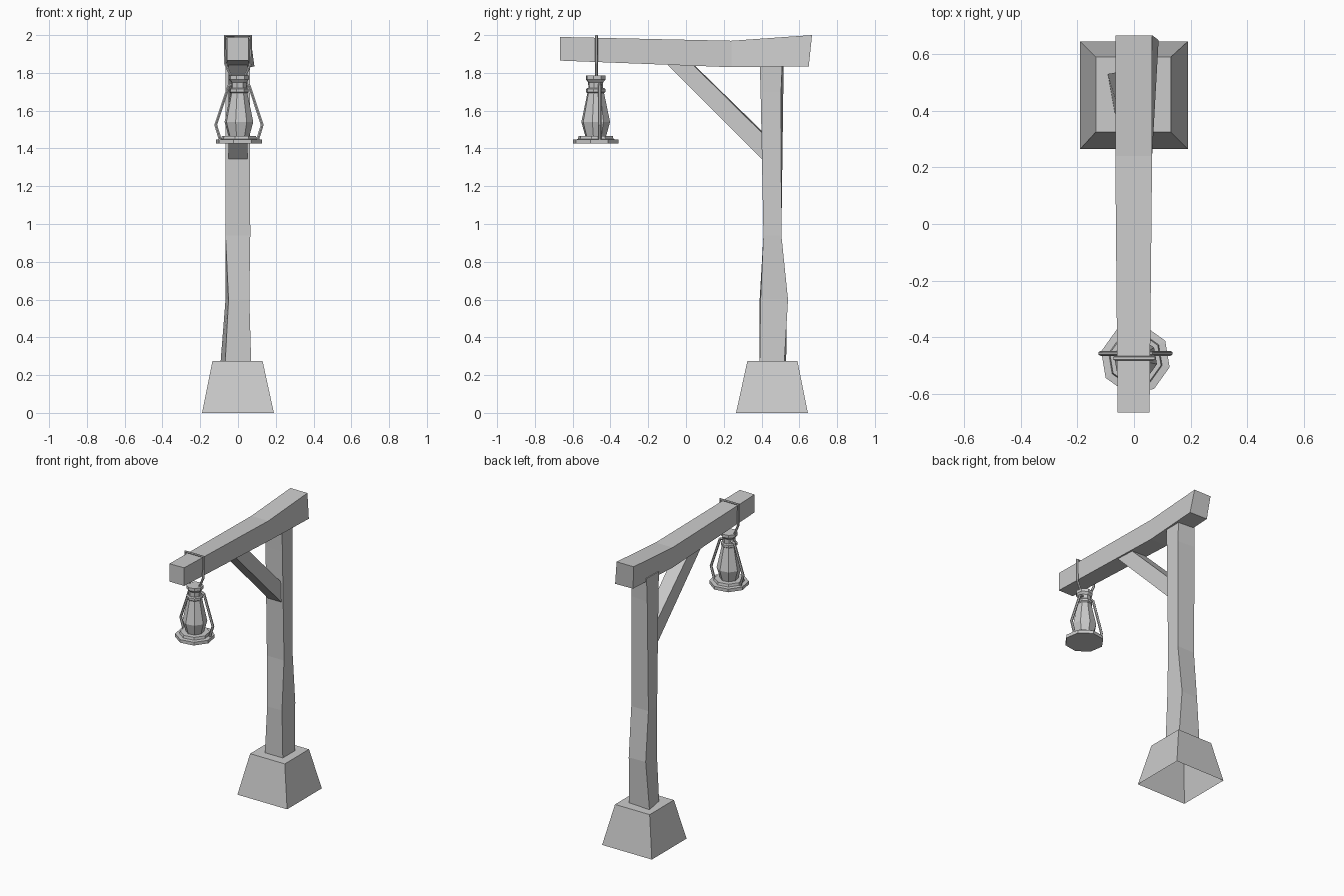
import bpy, bmesh, math
from mathutils import Vector

cube = bpy.data.objects.get("Cube")
if cube:
    bpy.data.objects.remove(cube)

GREY = (0.6, 0.6, 0.6, 1)
grey = bpy.data.materials.new("plain grey")
grey.use_nodes = True
grey.diffuse_color = GREY
grey.node_tree.nodes["Principled BSDF"].inputs["Base Color"].default_value = GREY


def add_object(name, mesh):
    mesh.materials.clear()
    mesh.materials.append(grey)
    obj = bpy.data.objects.new(name, mesh)
    bpy.context.collection.objects.link(obj)
    return obj


def loft(name, rings, cap_start=True, cap_end=True):
    """Skin a list of equal-length point rings with flat faces."""
    bm = bmesh.new()
    loops = [[bm.verts.new(p) for p in ring] for ring in rings]
    n = len(loops[0])
    for a, b in zip(loops, loops[1:]):
        for i in range(n):
            j = (i + 1) % n
            bm.faces.new((a[i], a[j], b[j], b[i]))
    if cap_start:
        bm.faces.new(loops[0][::-1])
    if cap_end:
        bm.faces.new(loops[-1])
    bmesh.ops.recalc_face_normals(bm, faces=bm.faces)
    mesh = bpy.data.meshes.new(name)
    bm.to_mesh(mesh)
    bm.free()
    return add_object(name, mesh)


def rectangle(x0, x1, y0, y1, z):
    return [(x0, y0, z), (x1, y0, z), (x1, y1, z), (x0, y1, z)]


def lathe(name, profile, centre, sides=8, turn=math.radians(-13)):
    """Revolve (radius, height) pairs into a faceted solid."""
    rings = []
    for r, z in profile:
        angles = [turn + math.tau * i / sides for i in range(sides)]
        rings.append([(centre.x + r * math.cos(a), centre.y + r * math.sin(a), z)
                      for a in angles])
    return loft(name, rings)


def wire(name, points, y, radius=0.009, closed=False):
    """Bent wire lying in a plane of constant y."""
    curve = bpy.data.curves.new(name + "_path", "CURVE")
    curve.dimensions = "3D"
    curve.bevel_depth = radius
    curve.bevel_resolution = 1
    curve.use_fill_caps = True
    spline = curve.splines.new("POLY")
    spline.points.add(len(points) - 1)
    for point, (x, z) in zip(spline.points, points):
        point.co = (x, y, z, 1)
    spline.use_cyclic_u = closed
    temp = bpy.data.objects.new(name + "_path", curve)
    bpy.context.collection.objects.link(temp)
    bpy.context.view_layer.update()
    graph = bpy.context.evaluated_depsgraph_get()
    mesh = bpy.data.meshes.new_from_object(temp.evaluated_get(graph))
    mesh.name = name
    bpy.data.objects.remove(temp)
    mesh.shade_flat()
    return add_object(name, mesh)


# Tapered footing, open underneath
loft("stone_footing", [rectangle(-0.19, 0.19, 0.265, 0.645, 0),
                       rectangle(-0.135, 0.13, 0.325, 0.59, 0.275)], cap_start=False)

# Crooked upright
loft("post", [
    [(-0.068, 0.39, 0.26), (0.07, 0.39, 0.26), (0.07, 0.52, 0.26), (-0.093, 0.53, 0.26)],
    [(-0.05, 0.39, 0.6), (0.06, 0.395, 0.6), (0.06, 0.54, 0.6), (-0.066, 0.535, 0.6)],
    rectangle(-0.066, 0.065, 0.41, 0.505, 0.94),
    [(-0.066, 0.395, 1.7), (0.063, 0.395, 1.7), (0.063, 0.503, 1.7), (-0.064, 0.515, 1.7)],
    [(-0.066, 0.39, 1.86), (0.063, 0.39, 1.86), (0.063, 0.51, 1.86), (-0.06, 0.517, 1.86)],
])

# Sagging cross beam with a twisted rear end
loft("beam", [
    [(-0.058, -0.667, 1.865), (0.055, -0.667, 1.865), (0.055, -0.667, 1.99), (-0.058, -0.667, 1.988)],
    [(-0.064, 0.24, 1.83), (0.064, 0.24, 1.83), (0.064, 0.24, 1.97), (-0.066, 0.24, 1.97)],
    [(-0.05, 0.65, 1.838), (0.087, 0.65, 1.835), (0.064, 0.667, 2.0), (-0.066, 0.667, 2.0)],
])

# Diagonal brace, both ends buried in the timbers
loft("brace", [
    [(x, y, z) for x, y, z in ((-0.05, 0.42, 1.325), (0.05, 0.42, 1.325),
                               (0.047, 0.42, 1.465), (-0.045, 0.42, 1.475))],
    [(x, y, z) for x, y, z in ((-0.05, -0.12, 1.865), (0.05, -0.12, 1.865),
                               (0.05, 0.025, 1.855), (-0.05, 0.03, 1.855))],
])

# Lantern: stepped foot, faceted chimney, collar and flared cap
centre = Vector((0.005, -0.478))
lathe("lantern_foot", [(0.124, 1.425), (0.124, 1.447), (0.097, 1.449), (0.093, 1.466)], centre)
lathe("lantern_chimney", [(0.055, 1.46), (0.078, 1.54), (0.046, 1.69), (0.04, 1.72),
                          (0.041, 1.75), (0.054, 1.765), (0.054, 1.785)], centre)
lathe("lantern_collar", [(0.045, 1.692), (0.052, 1.698), (0.052, 1.714), (0.045, 1.72)], centre)

# Side wires of the lantern, mirrored left and right
for side, label in ((1, "left"), (-1, "right")):
    path = [(0.03, 1.74), (0.055, 1.73), (0.123, 1.525), (0.1, 1.45)]
    wire(label + "_side_wire", [(centre.x + side * x, z) for x, z in path], -0.457)

# Hanging loop around the beam
half = [(0.069, 1.996), (0.067, 1.85), (0.035, 1.775)]
wire("hanging_loop", half + [(-x, z) for x, z in reversed(half)], -0.474, 0.008, closed=True)
